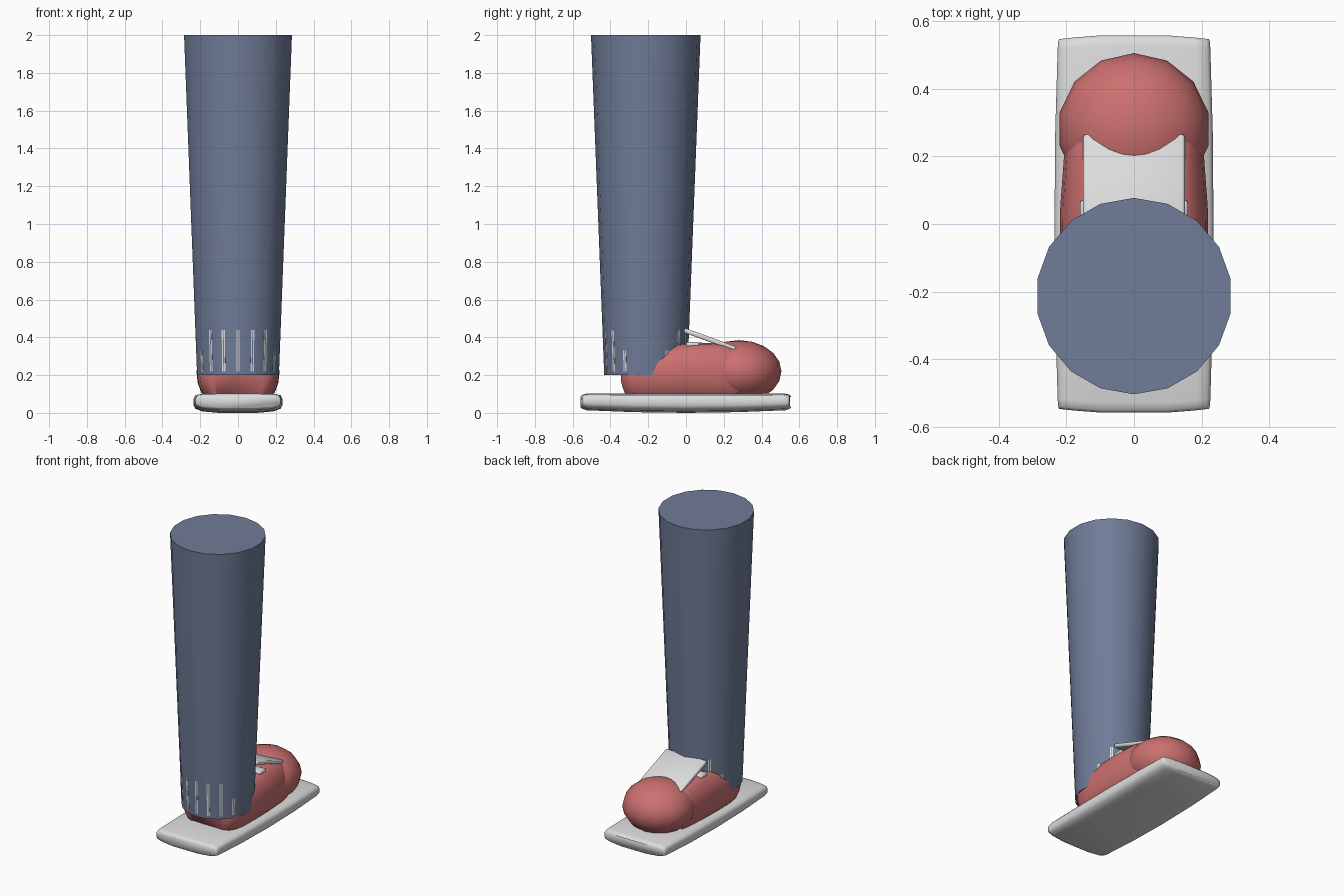
import bpy, bmesh, math
from mathutils import Matrix

if "Cube" in bpy.data.objects:
    bpy.data.objects.remove(bpy.data.objects["Cube"])


def material(name, rgb):
    m = bpy.data.materials.new(name)
    m.use_nodes = True
    m.diffuse_color = (*rgb, 1)
    m.node_tree.nodes["Principled BSDF"].inputs["Base Color"].default_value = (*rgb, 1)
    return m


slate = material("slate_blue", (0.16, 0.20, 0.31))
red = material("soft_red", (0.60, 0.16, 0.16))
pale = material("pale_grey", (0.72, 0.72, 0.72))


def finish(name, bm, mat, angle=60):
    bmesh.ops.recalc_face_normals(bm, faces=bm.faces)
    mesh = bpy.data.meshes.new(name)
    bm.to_mesh(mesh)
    bm.free()
    mesh.materials.append(mat)
    obj = bpy.data.objects.new(name, mesh)
    bpy.context.collection.objects.link(obj)
    bpy.ops.object.select_all(action="DESELECT")
    obj.select_set(True)
    bpy.context.view_layer.objects.active = obj
    bpy.ops.object.shade_smooth_by_angle(angle=math.radians(angle))
    return obj


def loft(name, half, stations, mat, place, angle):
    """Skin a mirrored half section along y; place() shapes each point."""
    section = half + [(-x, z) for x, z in reversed(half)]
    bm = bmesh.new()
    rings = [[bm.verts.new(place(x, z, s)) for x, z in section] for s in stations]
    n = len(section)
    for a, b in zip(rings, rings[1:]):
        for i in range(n):
            j = (i + 1) % n
            bm.faces.new((a[i], a[j], b[j], b[i]))
    for ring in (rings[0], rings[-1]):
        bm.faces.new(ring)
    return finish(name, bm, mat, angle)


def box(name, size, matrix, mat, bevel=0.0):
    bm = bmesh.new()
    bmesh.ops.create_cube(bm, size=1, matrix=Matrix.Diagonal((*size, 1)))
    if bevel:
        bmesh.ops.bevel(bm, geom=bm.edges[:], offset=bevel, segments=2,
                        profile=0.5, affect="EDGES")
    bm.transform(matrix)
    return finish(name, bm, mat)


# Sole: long slab, slightly barrelled, with a shallow bulging underside
def place_sole(x, z, s):
    y, width, squash, lift = s
    bow = 1 - 0.025 * (x / 0.235) ** 2
    z = 0.055 + (z - 0.055) * squash
    return (x * width, y * bow, z + lift * (1 - z / 0.1))


sole_half = [(0.1, 0.0), (0.19, 0.008), (0.225, 0.022), (0.235, 0.04),
             (0.235, 0.075), (0.225, 0.094), (0.19, 0.1), (0.1, 0.102)]
ends = [(0.56, 0.94, 0.62, 0.01), (0.552, 0.955, 0.85, 0.015),
        (0.53, 0.96, 1, 0.014), (0.28, 0.99, 1, 0.004)]
sole_stations = ([(-y, w, q, l) for y, w, q, l in ends] + [(0, 1, 1, 0)] + ends[::-1])
loft("sole", sole_half, sole_stations, pale, place_sole, 80)


# Shoe body: rounded upper running from heel to toe cap
def place_body(x, z, s):
    y, width, height = s
    heel_tuck = 0.03 * max(0, 0.2 - z) / 0.12 if y < -0.25 else 0
    return (x * width, y + heel_tuck, 0.08 + (z - 0.08) * height)


body_half = [(0.17, 0.08), (0.195, 0.11), (0.213, 0.16), (0.22, 0.22),
             (0.212, 0.28), (0.185, 0.335), (0.15, 0.365), (0.07, 0.372)]
body_stations = [(-0.345, 0.6, 0.66), (-0.33, 0.78, 0.76), (-0.29, 0.92, 0.85),
                 (-0.2, 0.985, 0.93), (-0.08, 1, 0.97), (0.05, 0.99, 1),
                 (0.2, 0.94, 0.99), (0.25, 0.9, 0.94), (0.275, 0.86, 0.85)]
loft("shoe_body", body_half, body_stations, red, place_body, 60)

# Toe cap: squashed ball
bm = bmesh.new()
bmesh.ops.create_uvsphere(bm, u_segments=14, v_segments=10, radius=1)
bm.transform(Matrix.Translation((0, 0.28, 0.22)) @ Matrix.Diagonal((0.225, 0.225, 0.165, 1)))
finish("toe_cap", bm, red)

# Tongue: flat slab sloping from the leg down to the toe cap
box("tongue", (0.3, 0.29, 0.025),
    Matrix.Translation((0, 0.127, 0.388)) @ Matrix.Rotation(math.radians(-20), 4, "X"),
    pale, 0.008)

# Lace: low bar across the instep under the tongue
box("lace", (0.32, 0.07, 0.024), Matrix.Translation((0, 0.035, 0.362)), pale, 0.009)

# Trouser leg: tapered tube with flat facets facing front and back
LEG_Y, LOW, HIGH, R_LOW, R_HIGH, SIDES = -0.213, 0.2, 2.0, 0.22, 0.29, 18
bm = bmesh.new()
bmesh.ops.create_cone(bm, cap_ends=True, segments=SIDES, radius1=R_LOW,
                      radius2=R_HIGH, depth=HIGH - LOW)
bm.transform(Matrix.Translation((0, LEG_Y, (HIGH + LOW) / 2)) @
             Matrix.Rotation(math.pi / 2 if SIDES % 4 == 0 else 0, 4, "Z"))
finish("trouser_leg", bm, slate, 40)

# Cuff stripes: a thin upright plate on each facet, shorter at the sides
tilt = math.atan((R_HIGH - R_LOW) / (HIGH - LOW))
for i in range(SIDES):
    a = math.tau * (i + 0.5) / SIDES
    side = abs(math.cos(a))
    if side > 0.9:
        continue
    top = 0.33 if side > 0.8 else 0.44
    mid = (0.22 + top) / 2
    apothem = (R_LOW + (mid - LOW) * math.tan(tilt)) * math.cos(math.pi / SIDES)
    box("cuff_stripe", (0.006, 0.018, top - 0.22),
        Matrix.Translation((0, LEG_Y, mid)) @ Matrix.Rotation(a, 4, "Z") @
        Matrix.Translation((apothem, 0, 0)) @ Matrix.Rotation(tilt, 4, "Y"), pale)
